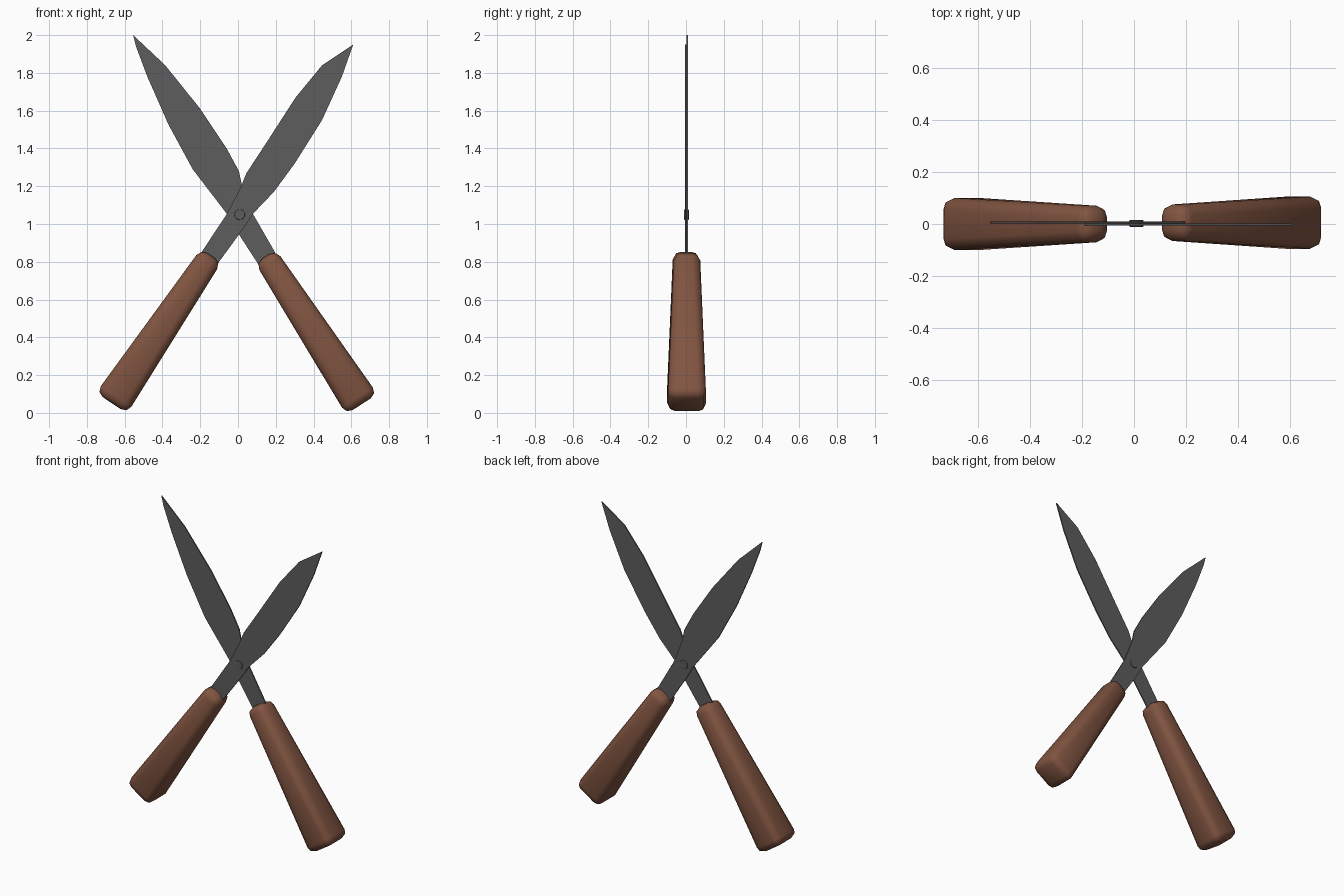
import bpy, bmesh, math
from mathutils import Vector, Matrix

if "Cube" in bpy.data.objects:
    bpy.data.objects.remove(bpy.data.objects["Cube"])


def material(name, rgb):
    m = bpy.data.materials.new(name)
    m.diffuse_color = (*rgb, 1)
    m.use_nodes = True
    m.node_tree.nodes["Principled BSDF"].inputs["Base Color"].default_value = m.diffuse_color
    return m


steel = material("dark steel", (0.11, 0.11, 0.11))
wood = material("brown wood", (0.22, 0.09, 0.053))


def add_object(name, bm, mat):
    bmesh.ops.recalc_face_normals(bm, faces=bm.faces)
    me = bpy.data.meshes.new(name)
    bm.to_mesh(me)
    bm.free()
    me.materials.append(mat)
    ob = bpy.data.objects.new(name, me)
    bpy.context.collection.objects.link(ob)
    return ob


def blade(name, outline, y0, y1):
    """Flat blade with tang: x/z outline extruded along y."""
    bm = bmesh.new()
    face = bm.faces.new([bm.verts.new((x, y0, z)) for x, z in outline])
    ext = bmesh.ops.extrude_face_region(bm, geom=[face])
    verts = [g for g in ext["geom"] if isinstance(g, bmesh.types.BMVert)]
    bmesh.ops.translate(bm, verts=verts, vec=(0, y1 - y0, 0))
    return add_object(name, bm, steel)


def handle(name, bottom, top, y):
    """Tapered box between two x/z points, with rounded edges."""
    b, t = Vector((bottom[0], y, bottom[1])), Vector((top[0], y, top[1]))
    d = (t - b).normalized()
    n = Vector((d.z, 0, -d.x))
    bm = bmesh.new()
    rings = []
    for c, hw, hy in ((b, 0.099, 0.102), (t, 0.065, 0.069)):
        rings.append([bm.verts.new(c + n * hw * i + Vector((0, hy * j, 0)))
                      for i, j in ((-1, -1), (1, -1), (1, 1), (-1, 1))])
    bm.faces.new(rings[0])
    bm.faces.new(rings[1])
    for i in range(4):
        k = (i + 1) % 4
        bm.faces.new((rings[0][i], rings[0][k], rings[1][k], rings[1][i]))
    ob = add_object(name, bm, wood)
    for p in ob.data.polygons:
        p.use_smooth = True
    mod = ob.modifiers.new("rounding", "BEVEL")
    mod.width = 0.042
    mod.segments = 2
    mod.limit_method = 'NONE'
    return ob


# Rear blade, tip up-left, tang down-right
blade("rear_blade", [
    (-0.555, 2.0), (-0.385, 1.84), (-0.20, 1.61), (-0.06, 1.40), (0.005, 1.28),
    (0.022, 1.20), (0.08, 1.052), (0.195, 0.852), (0.235, 0.76), (0.135, 0.74),
    (0.105, 0.79), (0.003, 0.948), (-0.06, 1.055), (-0.24, 1.29),
    (-0.37, 1.53), (-0.48, 1.78), (-0.54, 1.94)], 0.002, 0.010)

# Front blade, tip up-right, tang down-left
blade("front_blade", [
    (0.61, 1.95), (0.445, 1.84), (0.305, 1.67), (0.15, 1.43), (0.045, 1.27),
    (0.012, 1.19), (-0.06, 1.052), (-0.187, 0.86), (-0.235, 0.77), (-0.135, 0.74),
    (-0.10, 0.80), (0.008, 0.948), (0.08, 1.055), (0.19, 1.17), (0.30, 1.32),
    (0.445, 1.55), (0.55, 1.78)], -0.006, 0.002)

# Wooden grips
handle("left_handle", (-0.669, 0.052), (-0.142, 0.833), 0.0)
handle("right_handle", (0.655, 0.046), (0.146, 0.828), 0.005)

# Pivot bolt through both blades
bm = bmesh.new()
bmesh.ops.create_cone(bm, cap_ends=True, segments=16, radius1=0.028, radius2=0.028,
                      depth=0.026, matrix=Matrix.Translation((0.009, 0.002, 1.05))
                      @ Matrix.Rotation(math.pi / 2, 4, 'X'))
bolt = add_object("pivot_bolt", bm, steel)
mod = bolt.modifiers.new("rounding", "BEVEL")
mod.width = 0.004
mod.segments = 2
mod.limit_method = 'ANGLE'
mod.angle_limit = math.radians(60)
